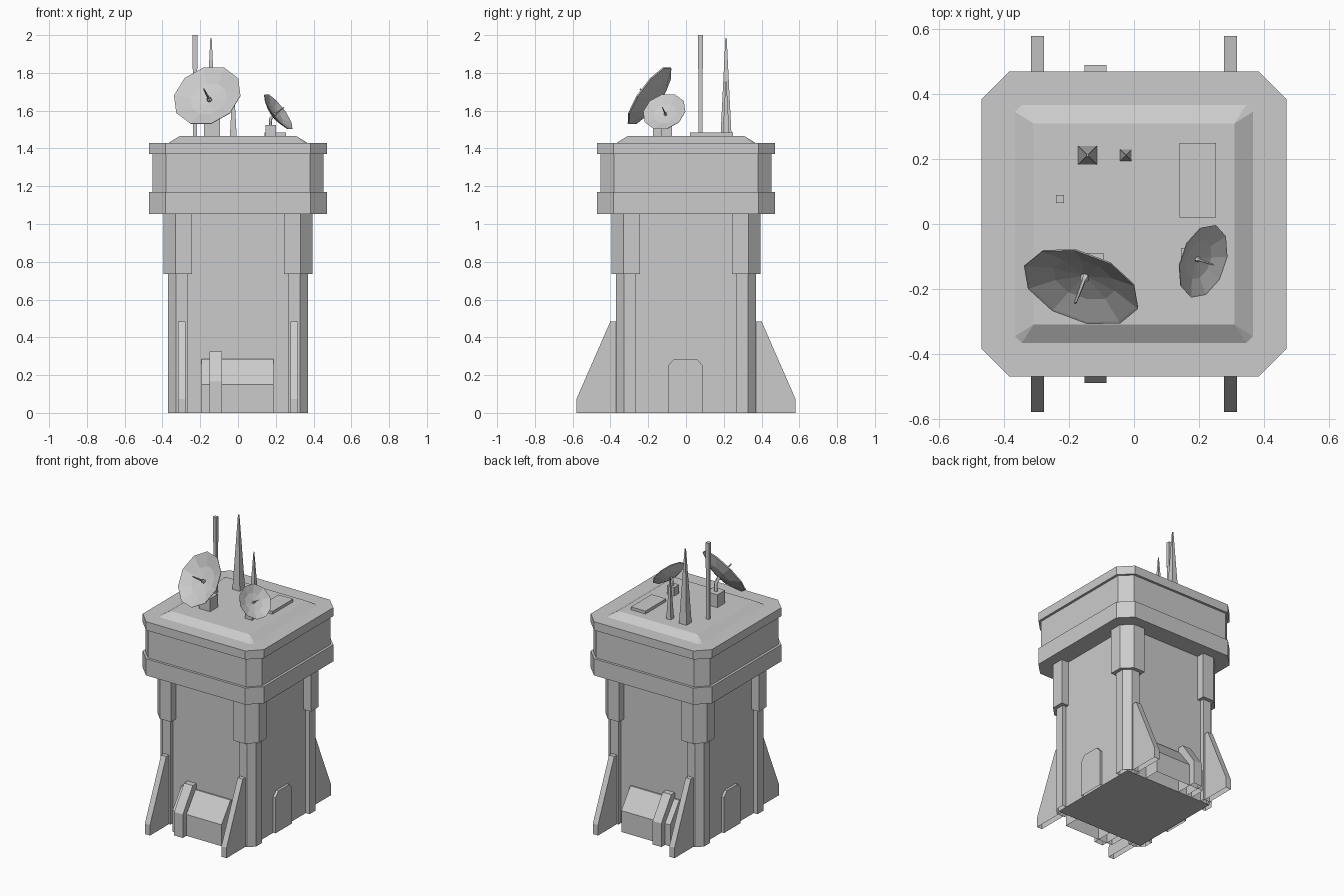
import bpy, bmesh
from mathutils import Vector

cube = bpy.data.objects.get("Cube")
if cube:
    bpy.data.objects.remove(cube, do_unlink=True)

GREY = (0.6, 0.6, 0.6, 1.0)
grey = bpy.data.materials.new("plain_grey")
grey.use_nodes = True
grey.diffuse_color = GREY
grey.node_tree.nodes["Principled BSDF"].inputs["Base Color"].default_value = GREY


def finish(name, bm):
    mesh = bpy.data.meshes.new(name)
    bm.to_mesh(mesh)
    bm.free()
    mesh.materials.append(grey)
    obj = bpy.data.objects.new(name, mesh)
    bpy.context.collection.objects.link(obj)
    return obj


def loft(name, rings, bottom=True, top=True):
    """Skin a stack of equal-length rings of points."""
    bm = bmesh.new()
    loops = [[bm.verts.new(p) for p in ring] for ring in rings]
    for low, high in zip(loops, loops[1:]):
        for i in range(len(low)):
            j = (i + 1) % len(low)
            bm.faces.new((low[i], low[j], high[j], high[i]))
    if bottom:
        bm.faces.new(loops[0][::-1])
    if top:
        bm.faces.new(loops[-1])
    bmesh.ops.remove_doubles(bm, verts=bm.verts, dist=1e-4)
    bmesh.ops.recalc_face_normals(bm, faces=bm.faces)
    return finish(name, bm)


def octagon(half, cut, z):
    """Square ring with cut corners."""
    k = half - cut
    quarter = [(half, -k), (half, k)]
    pts = []
    for _ in range(4):
        pts += quarter
        quarter = [(-y, x) for x, y in quarter]
    return [(x, y, z) for x, y in pts]


def box(name, x0, x1, y0, y1, z0, z1, bottom=True):
    outline = [(x0, y0), (x1, y0), (x1, y1), (x0, y1)]
    return loft(name, [[(x, y, z) for x, y in outline] for z in (z0, z1)], bottom)


def slab(name, profile, x0, x1, side):
    """Extrude a (distance, height) profile along x on the front or back."""
    return loft(name, [[(x, side * d, z) for d, z in profile] for x in (x0, x1)])


def open_base(obj):
    """Remove the face resting on the ground."""
    bm = bmesh.new()
    bm.from_mesh(obj.data)
    base = [f for f in bm.faces if all(v.co.z < 0.001 for v in f.verts)]
    bmesh.ops.delete(bm, geom=base, context="FACES")
    bm.to_mesh(obj.data)
    bm.free()


# Main shaft and its floor
box("tower_shaft", -0.34, 0.34, -0.34, 0.34, 0, 1.1, bottom=False)
bm = bmesh.new()
bmesh.ops.create_grid(bm, x_segments=1, y_segments=1, size=0.34)
finish("floor_plate", bm)


# Corner posts and the thicker brackets above them
def corner(name, inner, outer, cut, z0, z1, sx, sy, bottom):
    outline = [(inner, inner), (outer, inner), (outer, outer - cut),
               (outer - cut, outer), (inner, outer)]
    loft(name, [[(sx * x, sy * y, z) for x, y in outline] for z in (z0, z1)], bottom)


for sx, across in ((1, "left"), (-1, "right")):
    for sy, along in ((-1, "front"), (1, "back")):
        tag = f"{along}_{across}"
        corner("post_" + tag, 0.265, 0.37, 0.042, 0, 0.8, sx, sy, False)
        corner("bracket_" + tag, 0.243, 0.395, 0.065, 0.735, 1.06, sx, sy, True)
        # Sloped buttress
        fin = [(0.33, 0), (0.58, 0), (0.58, 0.073), (0.4, 0.485), (0.33, 0.485)]
        xc = 0.297 * sx
        open_base(slab("buttress_" + tag, fin, xc - 0.02, xc + 0.02, sy))

# Sloped lockers with a strap, front and back
for sy, along in ((-1, "front"), (1, "back")):
    locker = [(0.33, 0), (0.45, 0), (0.45, 0.15), (0.35, 0.285), (0.33, 0.285)]
    strap = [(0.33, 0), (0.49, 0), (0.49, 0.165), (0.38, 0.325), (0.33, 0.325)]
    open_base(slab("locker_" + along, locker, -0.193, 0.187, sy))
    open_base(slab("locker_strap_" + along, strap, -0.152, -0.085, sy))

# Side doors
door = [(-0.095, 0), (0.09, 0), (0.09, 0.25), (0.058, 0.285), (-0.063, 0.285), (-0.095, 0.25)]
for sx, across in ((1, "left"), (-1, "right")):
    open_base(loft("door_" + across,
                   [[(sx * x, y, z) for y, z in door] for x in (0.33, 0.358)]))

# Head of the tower: lower collar, band, upper rim, raised roof
for name, half, z0, z1 in (("lower_collar", 0.47, 1.053, 1.17),
                           ("head_band", 0.453, 1.17, 1.37),
                           ("upper_rim", 0.47, 1.37, 1.43)):
    cut = 0.085 if half > 0.46 else 0.072
    loft(name, [octagon(half, cut, z0), octagon(half, cut, z1)])
ROOF = 1.465
loft("raised_roof", [octagon(0.37, 0.022, 1.428), octagon(0.31, 0, ROOF)])
box("roof_hatch", 0.14, 0.253, 0.02, 0.25, ROOF - 0.01, 1.485)


# Spires and mast
def square(x, y, z, half):
    return [(x + half * a, y + half * b, z) for a, b in ((-1, -1), (1, -1), (1, 1), (-1, 1))]


for name, x, half, top in (("tall_spire", -0.143, 0.029, 1.985),
                           ("short_spire", -0.025, 0.018, 1.755)):
    loft(name, [square(x, 0.212, ROOF, half), square(x, 0.212, top, half * 0.12)])
loft("mast_lower", [square(-0.228, 0.077, z, 0.0105) for z in (ROOF, 1.82)])
loft("mast_upper", [square(-0.228, 0.077, z, 0.0125) for z in (1.82, 2.0)])


# Dishes: shell, feed spike, bent arm and pedestal
def lathe(name, profile, sides, origin, normal, top=True):
    from math import cos, sin, tau
    turn = Vector(normal).to_track_quat("Z", "Y")
    rings = []
    for r, h in profile:
        rings.append([Vector(origin) + turn @ Vector((r * cos(tau * i / sides),
                      r * sin(tau * i / sides), h)) for i in range(sides)])
    return loft(name, rings, top=top)


def dish(tag, rim_centre, normal, radius, pedestal, half, height):
    n = Vector(normal).normalized()
    s = radius / 0.186
    hub = Vector(rim_centre) - n * 0.043 * s
    shell = [(0.012, -0.012), (0.1, 0.002), (0.183, 0.036), (0.186, 0.043),
             (0.178, 0.041), (0.1, 0.012), (0.012, 0)]
    lathe(tag + "_dish", [(r * s, h * s) for r, h in shell], 10, hub, n)
    spike = [(0.013, -0.002), (0.013, 0.012), (0.007, 0.02), (0.004, 0.105)]
    lathe(tag + "_feed", [(r * s, h * s) for r, h in spike], 6, hub, n)
    px, py = pedestal
    box(tag + "_pedestal", px - half, px + half, py - half, py + half, ROOF, height)
    # Arm rises from the pedestal, then bends into the back of the dish
    path = [Vector((px, py, height - 0.01)), Vector((px, py, height + 0.05 * s)), hub]
    curve = bpy.data.curves.new(tag + "_arm", "CURVE")
    curve.dimensions = "3D"
    curve.bevel_depth = 0.013 * s
    curve.bevel_resolution = 0
    curve.use_fill_caps = True
    line = curve.splines.new("POLY")
    line.points.add(len(path) - 1)
    for point, co in zip(line.points, path):
        point.co = (*co, 1)
    curve.materials.append(grey)
    arm = bpy.data.objects.new(tag + "_arm", curve)
    bpy.context.collection.objects.link(arm)


dish("large", (-0.163, -0.195, 1.68), (-0.29, -0.775, 0.555), 0.188,
     (-0.137, -0.133), 0.043, 1.555)
dish("small", (0.214, -0.115, 1.595), (0.76, -0.26, 0.58), 0.118,
     (0.173, -0.102), 0.028, 1.525)
